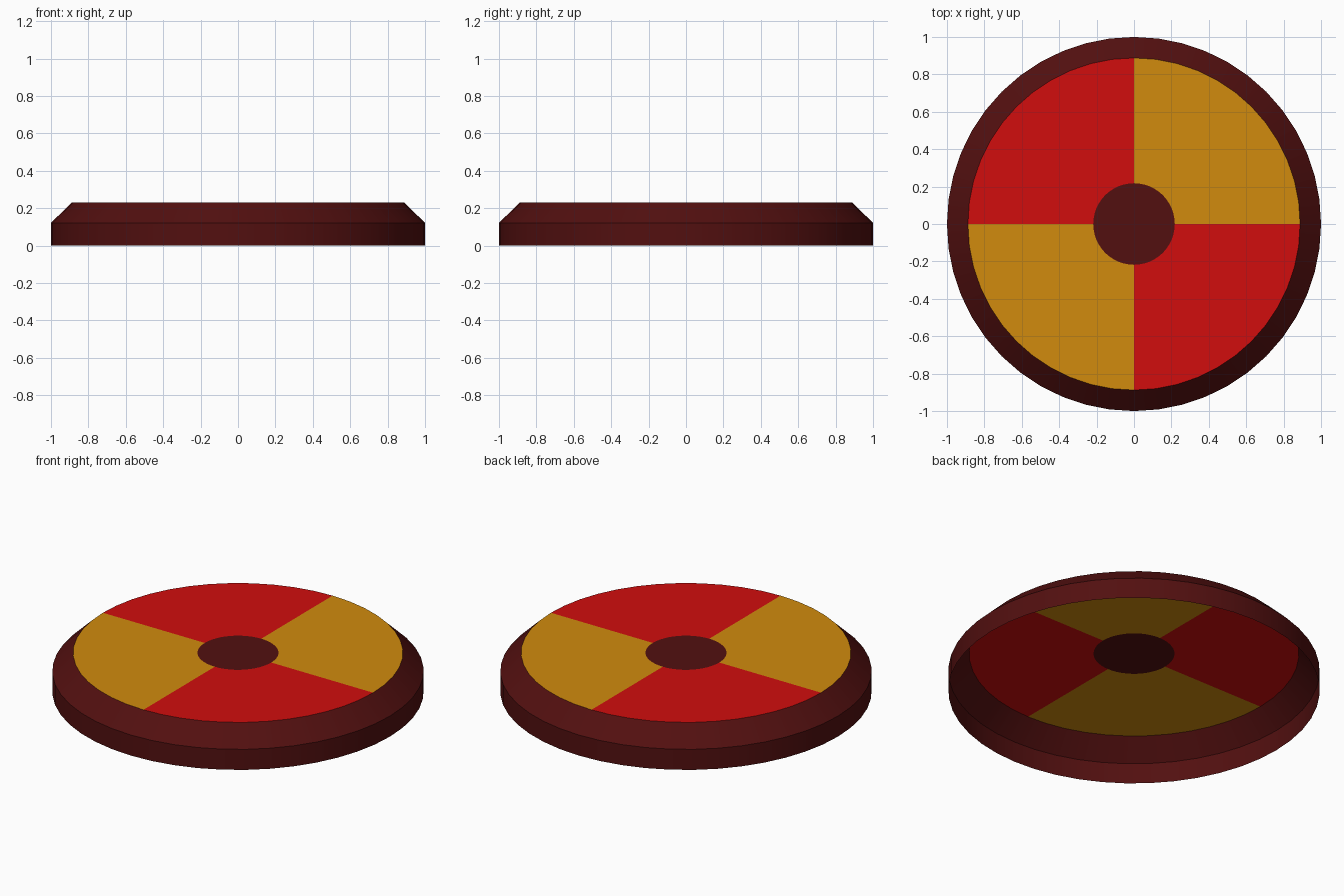
import bpy, bmesh, math

if "Cube" in bpy.data.objects:
    bpy.data.objects.remove(bpy.data.objects["Cube"])

SIDES = 48


def material(name, colour):
    m = bpy.data.materials.new(name)
    m.diffuse_color = (*colour, 1)
    m.use_nodes = True
    m.node_tree.nodes["Principled BSDF"].inputs["Base Color"].default_value = m.diffuse_color
    return m


MAROON = material("dark maroon", (0.085, 0.005, 0.005))
RED = material("bright red", (0.64, 0.004, 0.004))
GOLD = material("gold", (0.64, 0.26, 0.004))


def ring_surface(name, profile, mats, pick=lambda c: 0, cap=False):
    """Open surface lathed from (radius, height) points, listed bottom/outside first."""
    bm = bmesh.new()
    rings = []
    for r, z in profile:
        rings.append([bm.verts.new((r * math.cos(2 * math.pi * i / SIDES),
                                    r * math.sin(2 * math.pi * i / SIDES), z))
                      for i in range(SIDES)])
    for a, b in zip(rings, rings[1:]):
        for i in range(SIDES):
            j = (i + 1) % SIDES
            f = bm.faces.new((a[i], a[j], b[j], b[i]))
            f.material_index = pick(f.calc_center_median())
    if cap:
        bm.faces.new(rings[-1])
    mesh = bpy.data.meshes.new(name)
    bm.to_mesh(mesh)
    bm.free()
    ob = bpy.data.objects.new(name, mesh)
    bpy.context.collection.objects.link(ob)
    for m in mats:
        mesh.materials.append(m)
    bpy.ops.object.select_all(action='DESELECT')
    ob.select_set(True)
    bpy.context.view_layer.objects.active = ob
    bpy.ops.object.shade_smooth_by_angle(angle=math.radians(30))
    return ob


# Side wall and bevelled shoulder, open underneath
ring_surface("rim", [(1, 0), (1, 0.122), (0.888, 0.23)], [MAROON])

# Flat top with alternating quarter colours
ring_surface("quartered_top", [(0.888, 0.23), (0.218, 0.23)], [RED, GOLD],
             pick=lambda c: 1 if c.x * c.y > 0 else 0)

# Centre disc
ring_surface("centre_disc", [(0.218, 0.23)], [MAROON], cap=True)
